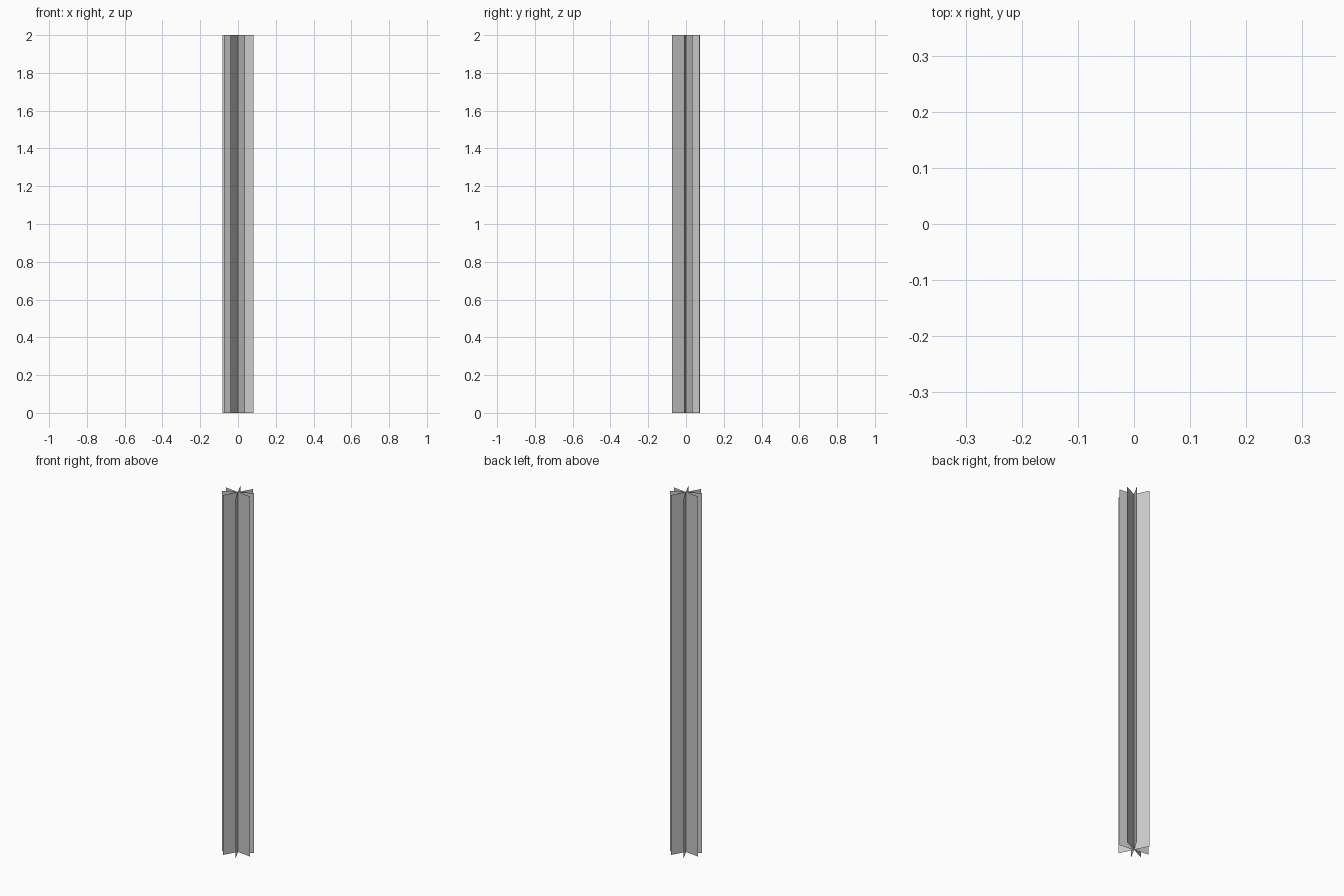
import bpy, math

if "Cube" in bpy.data.objects:
    bpy.data.objects.remove(bpy.data.objects["Cube"])

HEIGHT = 2.0
RADIUS = 0.083
ANGLES = [-7, 25, 60.5, 116]  # heading of each crossed sheet, degrees


def sheet(name, degrees):
    """One thin upright sheet passing through the centre axis."""
    a = math.radians(degrees)
    x, y = RADIUS * math.cos(a), RADIUS * math.sin(a)
    verts = [(-x, -y, 0), (x, y, 0), (x, y, HEIGHT), (-x, -y, HEIGHT)]
    mesh = bpy.data.meshes.new(name)
    mesh.from_pydata(verts, [], [(0, 1, 2, 3)])
    obj = bpy.data.objects.new(name, mesh)
    bpy.context.collection.objects.link(obj)
    return obj


# Four flat sheets crossing along the vertical axis
for i, angle in enumerate(ANGLES, 1):
    sheet(f"crossed_sheet_{i}", angle)
